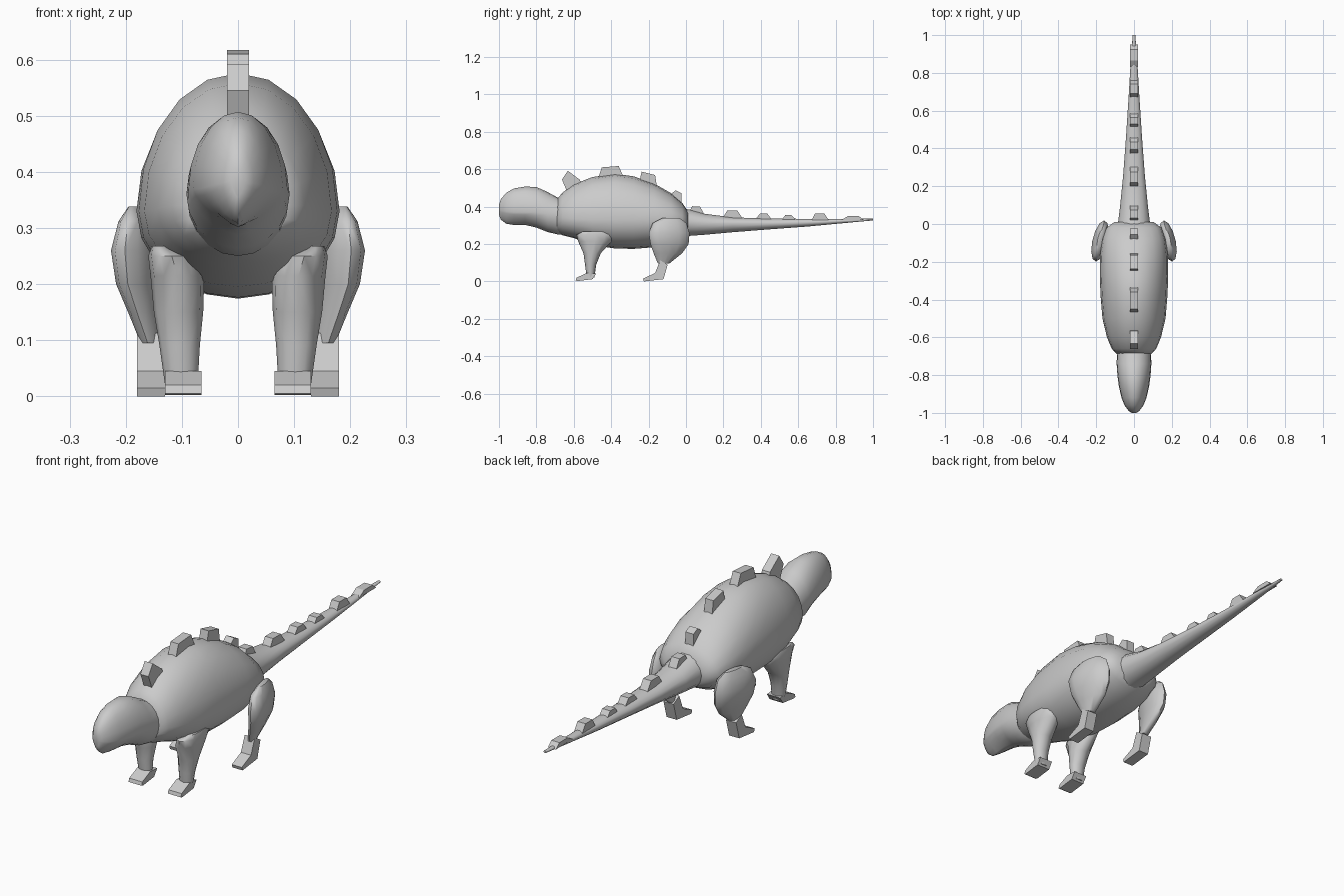
import bpy, bmesh, math


def finish(name, bm, mirror=False, angle=35):
    bmesh.ops.recalc_face_normals(bm, faces=bm.faces)
    me = bpy.data.meshes.new(name)
    bm.to_mesh(me)
    bm.free()
    ob = bpy.data.objects.new(name, me)
    bpy.context.collection.objects.link(ob)
    bpy.ops.object.select_all(action='DESELECT')
    ob.select_set(True)
    bpy.context.view_layer.objects.active = ob
    if angle:
        bpy.ops.object.shade_smooth_by_angle(angle=math.radians(angle))
    if mirror:
        ob.modifiers.new("Mirror", 'MIRROR').use_axis = (True, False, False)
    return ob


def loft(name, rings, mirror=False, angle=50):
    bm = bmesh.new()
    loops = [[bm.verts.new(p) for p in r] for r in rings]
    n = len(loops[0])
    for a, b in zip(loops, loops[1:]):
        for i in range(n):
            j = (i + 1) % n
            bm.faces.new((a[i], a[j], b[j], b[i]))
    bm.faces.new(loops[0])
    bm.faces.new(loops[-1])
    return finish(name, bm, mirror, angle)


def trunk_ring(y, bottom, wide, top, w, p=1.0, n=20):
    """Egg-shaped section: separate upper and lower halves; p > 1 sharpens the keel."""
    pts = []
    for i in range(n):
        a = 2 * math.pi * i / n
        c, s = math.cos(a), math.sin(a)
        if s >= 0:
            pts.append((w * c, y, wide + (top - wide) * s))
        else:
            pts.append((w * math.copysign(abs(c) ** p, c), y,
                        wide - (wide - bottom) * abs(s) ** p))
    return pts


def leg_ring(z, cx, cy, rx, ry, shear=0.0, n=12):
    pts = []
    for i in range(n):
        a = 2 * math.pi * i / n
        dy = ry * math.sin(a)
        pts.append((cx + rx * math.cos(a) - shear * dy, cy + dy, z))
    return pts


def prism(name, outline, x0, x1, mirror=False):
    bm = bmesh.new()
    f = bm.faces.new([bm.verts.new((x0, y, z)) for y, z in outline])
    ext = bmesh.ops.extrude_face_region(bm, geom=[f])['geom']
    bmesh.ops.translate(bm, vec=(x1 - x0, 0, 0),
                        verts=[v for v in ext if isinstance(v, bmesh.types.BMVert)])
    if f.is_valid and len(bm.faces) == len(outline) + 1:
        bm.faces.new(f.verts)
    return finish(name, bm, mirror, 0)


# Body
loft("body", [trunk_ring(*r) for r in [
    (-0.69, .26, .34, .44, .09), (-0.66, .247, .34, .475, .118),
    (-0.60, .232, .335, .52, .143), (-0.50, .195, .33, .558, .167),
    (-0.38, .176, .33, .576, .177), (-0.28, .174, .33, .562, .181),
    (-0.17, .183, .33, .523, .180), (-0.08, .205, .325, .472, .168),
    (-0.02, .235, .32, .42, .145), (0.01, .26, .32, .375, .105)]])

# Head and neck
loft("head", [trunk_ring(*r) for r in [
    (-1.0, .355, .385, .41, .012, 1.3), (-.99, .33, .38, .44, .028, 1.4),
    (-.96, .308, .375, .475, .050, 1.5), (-.92, .302, .37, .497, .066, 1.5),
    (-.86, .302, .37, .507, .080, 1.4), (-.80, .288, .37, .505, .088, 1.2),
    (-.74, .264, .36, .478, .092), (-.68, .250, .35, .445, .090),
    (-.60, .260, .35, .43, .080)]])

# Tail
loft("tail", [trunk_ring(*r, n=14) for r in [
    (-.04, .235, .315, .40, .09), (.02, .242, .315, .385, .083),
    (.10, .248, .31, .363, .073), (.25, .262, .31, .343, .058),
    (.45, .278, .31, .337, .043), (.65, .293, .315, .335, .030),
    (.85, .312, .324, .335, .018), (1.0, .326, .331, .336, .007)]])

# Front legs and feet
loft("front_legs", [leg_ring(*r) for r in [
    (.268, .138, -.485, .016, .065), (.250, .118, -.483, .042, .102),
    (.215, .108, -.487, .048, .090), (.150, .106, -.502, .044, .046),
    (.090, .104, -.510, .036, .030), (.020, .101, -.510, .029, .020)]], True)
prism("front_feet", [(-.59, .005), (-.585, .02), (-.53, .045), (-.48, .042),
                     (-.50, .012), (-.58, .002)], .065, .13, True)

# Hind legs and feet
loft("hind_legs", [leg_ring(*r, shear=.2) for r in [
    (.338, .180, -.080, .012, .048), (.312, .178, -.088, .030, .090),
    (.260, .180, -.090, .041, .109), (.200, .176, -.088, .036, .102),
    (.150, .165, -.097, .027, .076), (.095, .155, -.120, .018, .030)]], True)
prism("hind_feet", [(-.225, 0), (-.23, .015), (-.165, .045), (-.138, .113),
                    (-.098, .09), (-.12, .012)], .13, .18, True)

# Back spikes: side outline as base, top, top, base
spikes = [
    [(-.62, .44), (-.663, .545), (-.632, .592), (-.567, .543), (-.555, .50)],
    [(-.47, .55), (-.45, .61), (-.36, .617), (-.33, .55)],
    [(-.25, .53), (-.237, .587), (-.165, .569), (-.155, .50)],
    [(-.09, .46), (-.055, .487), (-.025, .472), (-.022, .40)],
    [(.01, .36), (.033, .402), (.075, .40), (.103, .35)],
    [(.19, .33), (.22, .378), (.275, .378), (.308, .33)],
    [(.37, .33), (.395, .362), (.435, .362), (.46, .33)],
    [(.51, .325), (.53, .354), (.565, .354), (.59, .325)],
    [(.67, .325), (.69, .363), (.74, .363), (.765, .325)],
    [(.83, .328), (.865, .349), (.925, .349), (.95, .328)],
]
for i, outline in enumerate(spikes):
    prism(f"back_spike_{i + 1}", outline, -.02, .02)
